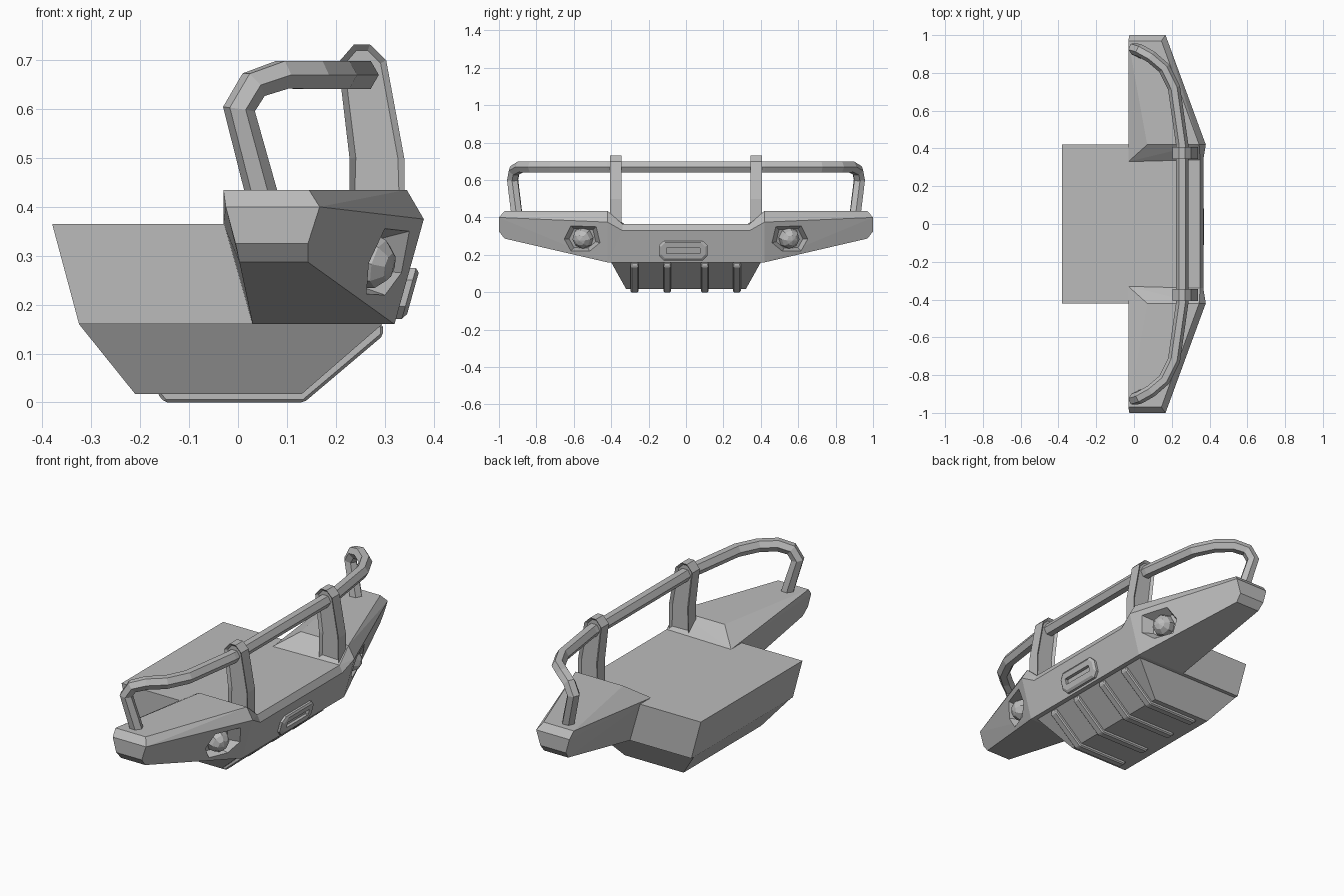
import bpy, bmesh
from math import cos, sin, pi
from mathutils import Vector

cube = bpy.data.objects.get("Cube")
if cube:
    bpy.data.objects.remove(cube)

GREY = (0.5, 0.5, 0.5, 1)
metal = bpy.data.materials.new("grey metal")
metal.use_nodes = True
metal.diffuse_color = GREY
metal.node_tree.nodes["Principled BSDF"].inputs["Base Color"].default_value = GREY


def finish(name, bm, mirror=False):
    bmesh.ops.recalc_face_normals(bm, faces=bm.faces)
    mesh = bpy.data.meshes.new(name)
    bm.to_mesh(mesh)
    bm.free()
    mesh.materials.append(metal)
    ob = bpy.data.objects.new(name, mesh)
    bpy.context.collection.objects.link(ob)
    if mirror:
        mod = ob.modifiers.new("mirror", "MIRROR")
        mod.use_axis = (False, True, False)
        mod.use_clip = False
    return ob


def hull(name, points, mirror=False):
    bm = bmesh.new()
    for p in points:
        bm.verts.new(p)
    bmesh.ops.convex_hull(bm, input=bm.verts)
    bmesh.ops.dissolve_limit(bm, angle_limit=0.03, verts=bm.verts, edges=bm.edges)
    return finish(name, bm, mirror)


def loft(rings, cap_start=True, cap_end=True):
    bm = bmesh.new()
    rows = [[bm.verts.new(p) for p in ring] for ring in rings]
    n = len(rows[0])
    for a, b in zip(rows, rows[1:]):
        for i in range(n):
            j = (i + 1) % n
            bm.faces.new((a[i], a[j], b[j], b[i]))
    if cap_start:
        bm.faces.new(rows[0])
    if cap_end:
        bm.faces.new(rows[-1])
    bmesh.ops.recalc_face_normals(bm, faces=bm.faces)
    return bm


def prism(profile, y0, y1):
    return loft([[(x, y, z) for x, z in profile] for y in (y0, y1)])


# Centre body and the tapered skid tray beneath it
finish("centre_body", prism([(-.38, .365), (-.325, .16), (.32, .16),
                             (.367, .33), (.35, .365)], -.42, .42))
hull("skid_tray", [(x, s * y, z) for s in (-1, 1) for x, y, z in
                   ((-.325, .40, .16), (.295, .40, .16), (-.21, .32, .017), (.13, .32, .017))])

# Ribs under the tray
rib = [(-.165, .018), (-.15, 0), (.135, 0), (.297, .137), (.297, .16),
       (.27, .16), (.11, .03), (-.165, .03)]
for i, y in enumerate((-.275, -.1, .1, .272)):
    ob = finish(f"tray_rib_{i + 1}", prism(rib, y - .021, y + .021))
    bev = ob.modifiers.new("bevel", "BEVEL")
    bev.width = .007
    bev.segments = 1

# Side wings
wing = hull("side_wings", [
    (-.03, .97, .435), (.145, .97, .435), (-.025, 1, .40), (.167, 1, .40),
    (-.005, 1, .325), (.143, 1, .325), (.003, .97, .287), (.143, .97, .287),
    (.03, .42, .16), (.32, .42, .16), (.38, .42, .375), (.345, .42, .435),
    (.07, .42, .435), (-.03, .33, .365), (.35, .34, .365), (.367, .34, .33),
    (.03, .33, .16), (.32, .34, .16)], mirror=True)


def wing_face(y, z):
    return .306 - .388 * (y - .55) + .28 * (z - .29)


# Lamp recess cut into each wing
rim = [(.48, .35), (.615, .355), (.65, .285), (.615, .222), (.515, .22), (.46, .265)]
cutter_points = []
for offset, scale in ((.05, 1.25), (-.05, .75)):
    for y, z in rim:
        y, z = .55 + (y - .55) * scale, .288 + (z - .288) * scale
        cutter_points.append((wing_face(y, z) + offset, y, z))
cutter = hull("lamp_cutter", cutter_points)
cutter.hide_render = True
cut = wing.modifiers.new("recess", "BOOLEAN")
cut.object = cutter
cut.operation = "DIFFERENCE"
cut.solver = "EXACT"
bpy.context.view_layer.objects.active = wing
bpy.ops.object.modifier_move_to_index(modifier="recess", index=0)
bpy.ops.object.modifier_apply(modifier="recess")
bpy.data.objects.remove(cutter)

# Faceted lamps
bm = bmesh.new()
bmesh.ops.create_uvsphere(bm, u_segments=8, v_segments=6, radius=.058)
turn = Vector((.9, .35, -.25)).to_track_quat("Z", "Y")
for v in bm.verts:
    v.co = turn @ v.co + Vector((.265, .55, .29))
finish("lamps", bm, mirror=True)


# Cable guide plate with a slot
def guide_ring(w, h, c, depth):
    pts = [(w, h - c), (w - c, h), (c - w, h), (-w, h - c),
           (-w, c - h), (c - w, -h), (w - c, -h), (w, c - h)]
    return [(.32 + .28 * (z + .063) + depth, y - .015, z + .223) for y, z in pts]


finish("cable_guide", loft([
    guide_ring(.13, .052, .025, -.005), guide_ring(.13, .052, .025, .012),
    guide_ring(.118, .042, .022, .02), guide_ring(.09, .015, .002, .02),
    guide_ring(.09, .015, .002, .003)]))

# Hoop bar: six-sided tube swept outward from the middle
path = [Vector(p) for p in (
    (.255, 0, .67), (.255, .42, .67), (.212, .72, .67), (.16, .825, .67),
    (.09, .885, .67), (.032, .918, .65), (.002, .927, .6), (.05, .905, .42))]
up = Vector((0, 0, 1))
rings = []
for i, p in enumerate(path):
    before = (p - path[i - 1]).normalized() if i else Vector((0, 1, 0))
    after = (path[i + 1] - p).normalized() if i < len(path) - 1 else before
    tangent = (before + after).normalized()
    up = (up - tangent * up.dot(tangent)).normalized()
    side = tangent.cross(up)
    rings.append([p + .033 * (side * cos(k * pi / 3) + up * sin(k * pi / 3))
                  for k in range(6)])
finish("hoop_bar", loft(rings, cap_start=False), mirror=True)

# Uprights with raised rims holding the hoop
post = [(.228, .36), (.228, .5), (.205, .695), (.237, .732), (.27, .732),
        (.303, .70), (.34, .5), (.34, .36)]
bm = prism(post, .345, .407)
sides = [f for f in bm.faces if abs(f.normal.y) > .9]
bmesh.ops.inset_individual(bm, faces=sides, thickness=.013, depth=-.012)
finish("uprights", bm, mirror=True)
